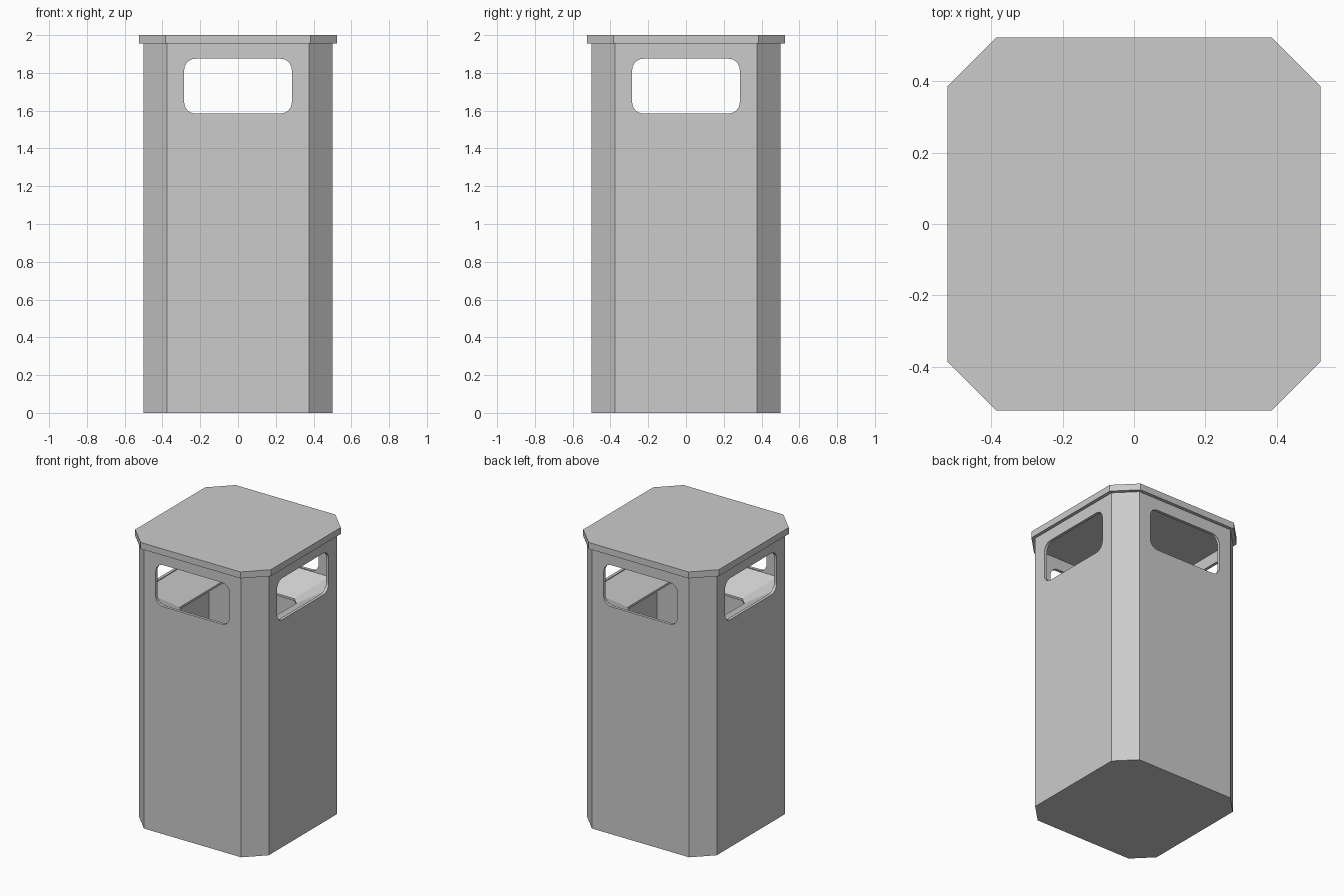
import bpy, bmesh
from math import sin, cos, pi

if "Cube" in bpy.data.objects:
    bpy.data.objects.remove(bpy.data.objects["Cube"])


def octagon(h, k):
    """Square of half-width h whose flats end at k (chamfered corners)."""
    return [(k, -h), (h, -k), (h, k), (k, h), (-k, h), (-h, k), (-h, -k), (-k, -h)]


def add_object(name, bm):
    bmesh.ops.recalc_face_normals(bm, faces=bm.faces)
    mesh = bpy.data.meshes.new(name)
    bm.to_mesh(mesh)
    bm.free()
    ob = bpy.data.objects.new(name, mesh)
    bpy.context.collection.objects.link(ob)
    return ob


def loft(name, rings, cap=True):
    """Skin rings of 3D points; either cap the ends or close back on the first ring."""
    bm = bmesh.new()
    loops = [[bm.verts.new(p) for p in ring] for ring in rings]
    pairs = list(zip(loops, loops[1:]))
    if cap:
        bm.faces.new(loops[0])
        bm.faces.new(loops[-1])
    else:
        pairs.append((loops[-1], loops[0]))
    for a, b in pairs:
        n = len(a)
        for i in range(n):
            j = (i + 1) % n
            bm.faces.new((a[i], a[j], b[j], b[i]))
    return add_object(name, bm)


def ring(h, k, z):
    return [(x, y, z) for x, y in octagon(h, k)]


# Hollow body with chamfered corners and a closed floor
body = loft("bin_body", [ring(0.5, 0.375, 0), ring(0.5, 0.375, 1.955),
                         ring(0.48, 0.367, 1.955), ring(0.48, 0.367, 0.02)])

# Rounded openings through all four walls
W, ZC, HH, R = 0.285, 1.73, 0.145, 0.06
profile = []
for q, (sx, sz) in enumerate([(1, 1), (-1, 1), (-1, -1), (1, -1)]):
    for s in range(7):
        a = (q + s / 6) * pi / 2
        profile.append((sx * (W - R) + R * cos(a), ZC + sz * (HH - R) + R * sin(a)))
cutters = [
    loft("cutter_front_back", [[(u, d, z) for u, z in profile] for d in (-0.7, 0.7)]),
    loft("cutter_sides", [[(d, u, z) for u, z in profile] for d in (-0.7, 0.7)]),
]
bpy.context.view_layer.objects.active = body
for cutter in cutters:
    mod = body.modifiers.new("opening", 'BOOLEAN')
    mod.operation = 'DIFFERENCE'
    mod.solver = 'EXACT'
    mod.object = cutter
    bpy.ops.object.modifier_apply(modifier=mod.name)
for cutter in cutters:
    bpy.data.objects.remove(cutter)

# Sloped inner funnel below the openings
loft("inner_funnel", [ring(0.482, 0.368, 1.58), ring(0.285, 0.235, 1.465),
                      ring(0.285, 0.235, 1.45), ring(0.482, 0.368, 1.565)], cap=False)

# Overhanging flat lid
loft("lid", [ring(0.523, 0.385, 1.955), ring(0.523, 0.385, 2.0)])
